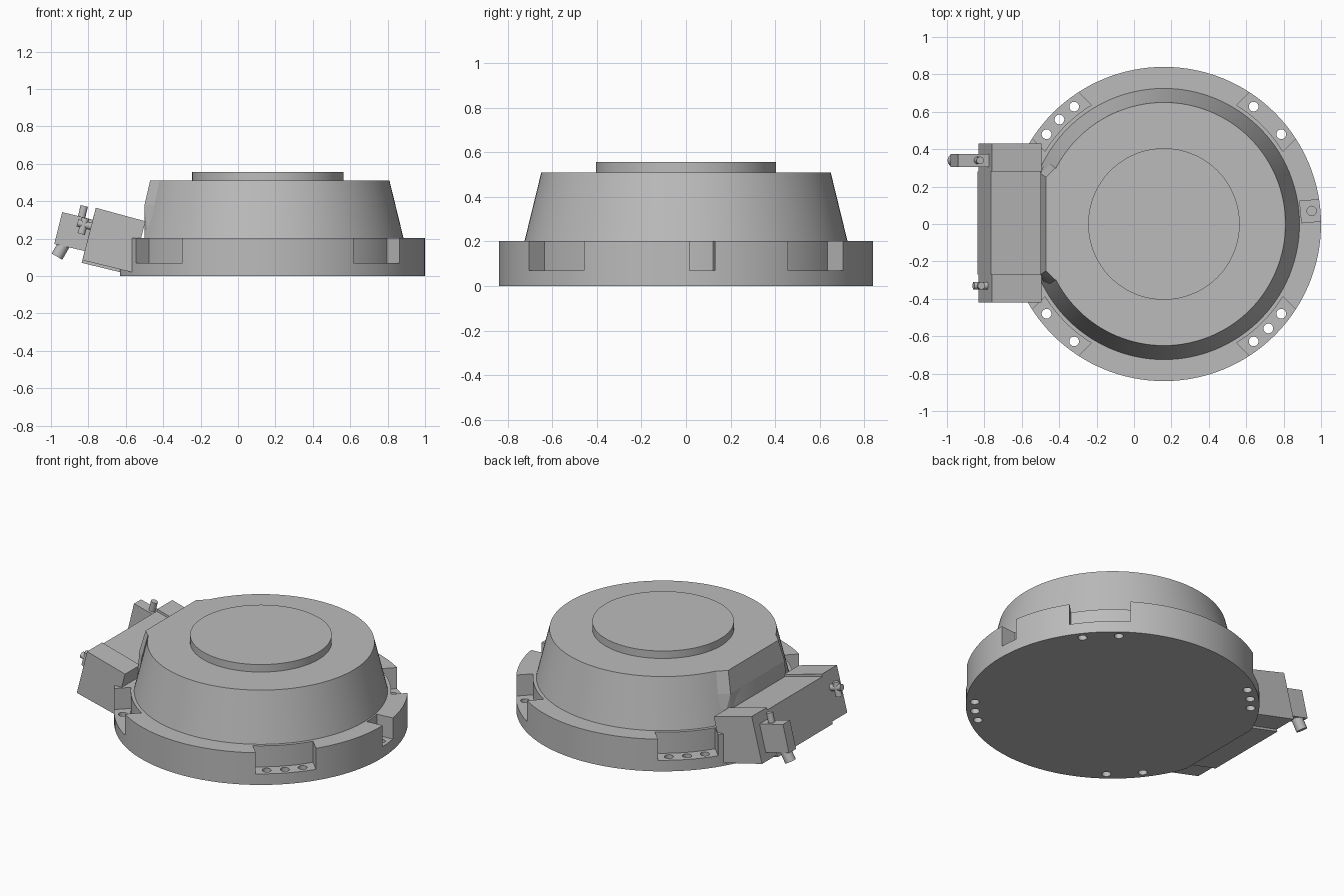
import bpy, bmesh
from math import sin, cos, radians, asin
from mathutils import Vector, Matrix

if "Cube" in bpy.data.objects:
    bpy.data.objects.remove(bpy.data.objects["Cube"])

grey = bpy.data.materials.new("light_grey_metal")
grey.use_nodes = True
grey.diffuse_color = (0.5, 0.5, 0.5, 1)
grey.node_tree.nodes["Principled BSDF"].inputs["Base Color"].default_value = (0.5, 0.5, 0.5, 1)
CX = 0.16  # housing axis


def select(ob):
    bpy.ops.object.select_all(action="DESELECT")
    ob.select_set(True)
    bpy.context.view_layer.objects.active = ob


def shade(ob):
    select(ob)
    bpy.ops.object.shade_smooth_by_angle(angle=radians(25))


def finish(name, bm, smooth=False):
    bmesh.ops.recalc_face_normals(bm, faces=bm.faces)
    me = bpy.data.meshes.new(name)
    bm.to_mesh(me)
    bm.free()
    me.materials.append(grey)
    ob = bpy.data.objects.new(name, me)
    bpy.context.collection.objects.link(ob)
    if smooth:
        shade(ob)
    return ob


def frustum(bm, r0, r1, z0, z1, x=CX, y=0, seg=128):
    bmesh.ops.create_cone(bm, cap_ends=True, segments=seg, radius1=r0, radius2=r1, depth=z1 - z0,
                          matrix=Matrix.Translation((x, y, (z0 + z1) / 2)))


def prism(bm, bottom, offset):
    low = [bm.verts.new(p) for p in bottom]
    high = [bm.verts.new(Vector(p) + Vector(offset)) for p in bottom]
    bm.faces.new(low)
    bm.faces.new(high)
    for i in range(len(low)):
        j = (i + 1) % len(low)
        bm.faces.new((low[i], low[j], high[j], high[i]))


def side_prism(name, outline, y0, y1):
    bm = bmesh.new()
    prism(bm, [(x, y0, z) for x, z in outline], (0, y1 - y0, 0))
    return finish(name, bm)


def rod(name, y, start, end, r):
    # round bar in the plane of constant y, given by x and z of its ends
    a, b = Vector((start[0], y, start[1])), Vector((end[0], y, end[1]))
    turn = (b - a).to_track_quat("Z", "Y").to_matrix().to_4x4()
    bm = bmesh.new()
    bmesh.ops.create_cone(bm, cap_ends=True, segments=24, radius1=r, radius2=r, depth=(b - a).length,
                          matrix=Matrix.Translation((a + b) / 2) @ turn)
    return finish(name, bm, True)


def slice_off(bm, point, normal):
    cut = bmesh.ops.bisect_plane(bm, geom=bm.verts[:] + bm.edges[:] + bm.faces[:],
                                 plane_co=point, plane_no=normal, clear_outer=True)
    edges = [e for e in cut["geom_cut"] if isinstance(e, bmesh.types.BMEdge)]
    bmesh.ops.contextual_create(bm, geom=edges)


def subtract(ob, bm):
    cutter = finish("cutter", bm)
    cutter.hide_render = True
    mod = ob.modifiers.new("cut", "BOOLEAN")
    mod.operation, mod.solver, mod.object = "DIFFERENCE", "EXACT", cutter
    select(ob)
    bpy.ops.object.modifier_apply(modifier=mod.name)
    bpy.data.objects.remove(cutter)


def notch(bm, angle, half, inner):
    # pocket with parallel sides and a curved inner wall
    spread = asin(half / inner)
    outline = [(inner * cos(t), inner * sin(t)) for t in (spread * (k / 6 - 1) for k in range(13))]
    outline += [(1, half), (1, -half)]
    turn = Matrix.Translation((CX, 0, 0)) @ Matrix.Rotation(radians(angle), 4, "Z")
    prism(bm, [turn @ Vector((x, y, 0.07)) for x, y in outline], (0, 0, 0.3))


# Base flange with mounting pockets and bolt holes
bm = bmesh.new()
frustum(bm, 0.84, 0.84, 0, 0.203)
slice_off(bm, (-0.63, 0, 0), (-1, 0, 0))
base = finish("base_flange", bm)
pockets, holes = bmesh.new(), bmesh.new()
pair, triple = (-7.6, 7.6), (-7.6, 0, 7.6)
for angle, offsets in ((45, pair), (-45, triple), (135, triple), (-135, pair)):
    notch(pockets, angle, 0.175, 0.745)
    for o in offsets:
        t = radians(angle + o)
        frustum(holes, 0.026, 0.026, -0.1, 0.3, CX + 0.79 * cos(t), 0.79 * sin(t), 24)
notch(pockets, 5, 0.058, 0.735)
frustum(holes, 0.025, 0.025, 0.03, 0.3, 0.95, 0.07, 24)
subtract(base, pockets)
subtract(base, holes)
shade(base)

# Tapered housing, flattened on the connector side
bm = bmesh.new()
frustum(bm, 0.725, 0.65, 0.203, 0.51)
slice_off(bm, (-0.50, 0, 0.38), (-0.974, 0, 0.225))
slice_off(bm, (-0.50, 0, 0.3), (-1, 0, 0))
finish("tapered_housing", bm, True)

# Flat-faced boss that squares off the housing
bm = bmesh.new()
for z, x, y in ((0.203, -0.50, 0.27), (0.38, -0.50, 0.27), (0.51, -0.47, 0.25)):
    for s in (-1, 1):
        bm.verts.new((x, s * y, z))
        bm.verts.new((-0.42 - (0.51 - z) * 0.2, s * (y + 0.05), z))
bmesh.ops.convex_hull(bm, input=bm.verts[:])
bmesh.ops.dissolve_limit(bm, angle_limit=0.02, verts=bm.verts[:], edges=bm.edges[:])
finish("housing_boss", bm)

# Raised disc on top
bm = bmesh.new()
frustum(bm, 0.405, 0.405, 0.51, 0.557)
finish("top_disc", bm, True)

# Tilted connector box: two end blocks and a slightly lower middle
box = [(-0.76, 0.365), (-0.495, 0.293), (-0.565, 0.02), (-0.832, 0.085)]
side_prism("box_end_front", box, -0.42, -0.27)
side_prism("box_end_back", box, 0.28, 0.43)
side_prism("box_middle", [(x - 0.004, z - 0.014) for x, z in box], -0.27, 0.28)

# Elbow connector at the back end
side_prism("elbow_block", [(-0.94, 0.342), (-0.77, 0.30), (-0.815, 0.133), (-0.982, 0.172)], 0.305, 0.375)
rod("elbow_cable_stub", 0.34, (-0.93, 0.17), (-0.968, 0.104), 0.033)
rod("elbow_latch", 0.34, (-0.84, 0.30), (-0.822, 0.375), 0.02)

# Small tee fitting at the front end
rod("tee_body", -0.33, (-0.858, 0.285), (-0.775, 0.263), 0.02)
rod("tee_stem", -0.33, (-0.815, 0.31), (-0.838, 0.225), 0.02)
